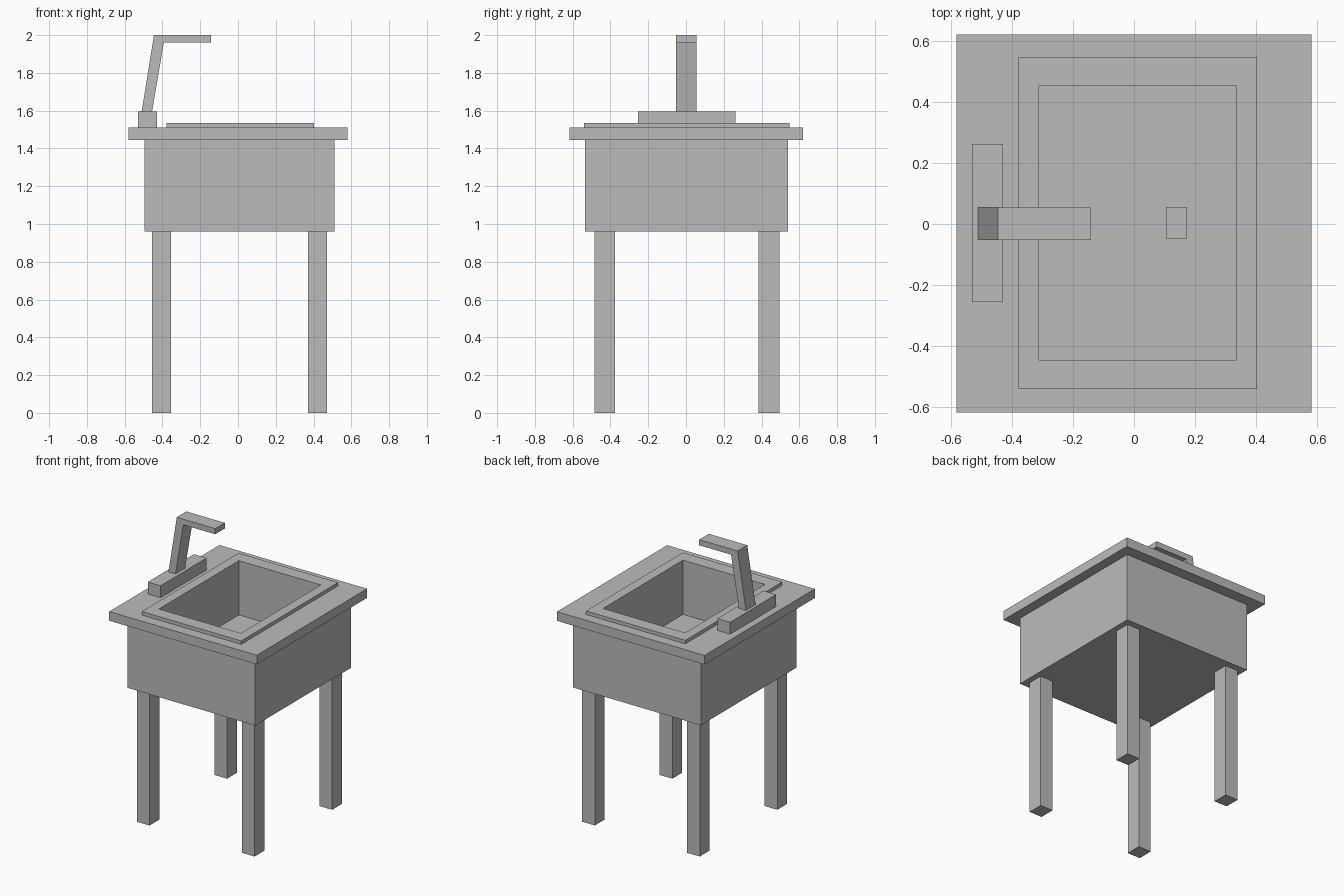
import bpy
import bmesh

# Remove the default cube
cube = bpy.data.objects.get("Cube")
if cube:
    bpy.data.objects.remove(cube, do_unlink=True)

# Single flat material
grey = bpy.data.materials.new("plain grey")
grey.use_nodes = True
grey.diffuse_color = (0.5, 0.5, 0.5, 1)
grey.node_tree.nodes["Principled BSDF"].inputs["Base Color"].default_value = grey.diffuse_color


def loft(name, rings, cap_start=True, cap_end=True):
    """Join rings of points into a skin, optionally closing either end."""
    bm = bmesh.new()
    loops = [[bm.verts.new(p) for p in ring] for ring in rings]
    for a, b in zip(loops, loops[1:]):
        n = len(a)
        for i in range(n):
            j = (i + 1) % n
            bm.faces.new((a[i], a[j], b[j], b[i]))
    if cap_start:
        bm.faces.new(loops[0][::-1])
    if cap_end:
        bm.faces.new(loops[-1])
    mesh = bpy.data.meshes.new(name)
    bm.to_mesh(mesh)
    bm.free()
    mesh.materials.append(grey)
    obj = bpy.data.objects.new(name, mesh)
    bpy.context.collection.objects.link(obj)
    return obj


def rect(x, y, z):
    return [(x[0], y[0], z), (x[1], y[0], z), (x[1], y[1], z), (x[0], y[1], z)]


def box(name, x, y, z):
    return loft(name, [rect(x, y, z[0]), rect(x, y, z[1])])


# Legs
for side, x in (("right", (-0.455, -0.355)), ("left", (0.37, 0.47))):
    for end, y in (("front", (-0.485, -0.375)), ("back", (0.385, 0.495))):
        box(f"{end}_{side}_leg", x, y, (0, 0.96))

# Cabinet, open under the countertop so the basin fits inside
cab_x, cab_y = (-0.495, 0.51), (-0.535, 0.54)
loft("cabinet", [rect(cab_x, cab_y, 0.96), rect(cab_x, cab_y, 1.445)], cap_end=False)

# Countertop frame, its cut-out hidden beneath the basin rim
top_x, top_y = (-0.58, 0.58), (-0.617, 0.62)
cut_x, cut_y = (-0.33, 0.355), (-0.47, 0.48)
loft("countertop", [rect(cut_x, cut_y, 1.445), rect(top_x, top_y, 1.445),
                    rect(top_x, top_y, 1.51), rect(cut_x, cut_y, 1.51)],
     cap_start=False, cap_end=False)

# Basin: raised rim, vertical walls and floor in one skin
rim_x, rim_y = (-0.378, 0.403), (-0.54, 0.547)
bowl_x, bowl_y = (-0.31, 0.335), (-0.445, 0.453)
loft("basin", [rect(rim_x, rim_y, 1.51), rect(rim_x, rim_y, 1.535),
               rect(bowl_x, bowl_y, 1.535), rect(bowl_x, bowl_y, 1.15)],
     cap_start=False)

# Drain plate on the basin floor
box("drain", (0.105, 0.173), (-0.048, 0.056), (1.15, 1.158))

# Tap: base block, and slanted stem with spout
box("tap_base", (-0.53, -0.43), (-0.255, 0.262), (1.51, 1.595))
profile = [(-0.51, 1.595), (-0.455, 1.595), (-0.393, 1.96),
           (-0.143, 1.96), (-0.143, 2.0), (-0.445, 2.0)]
loft("tap_spout", [[(x, y, z) for x, z in reversed(profile)] for y in (-0.052, 0.056)])
